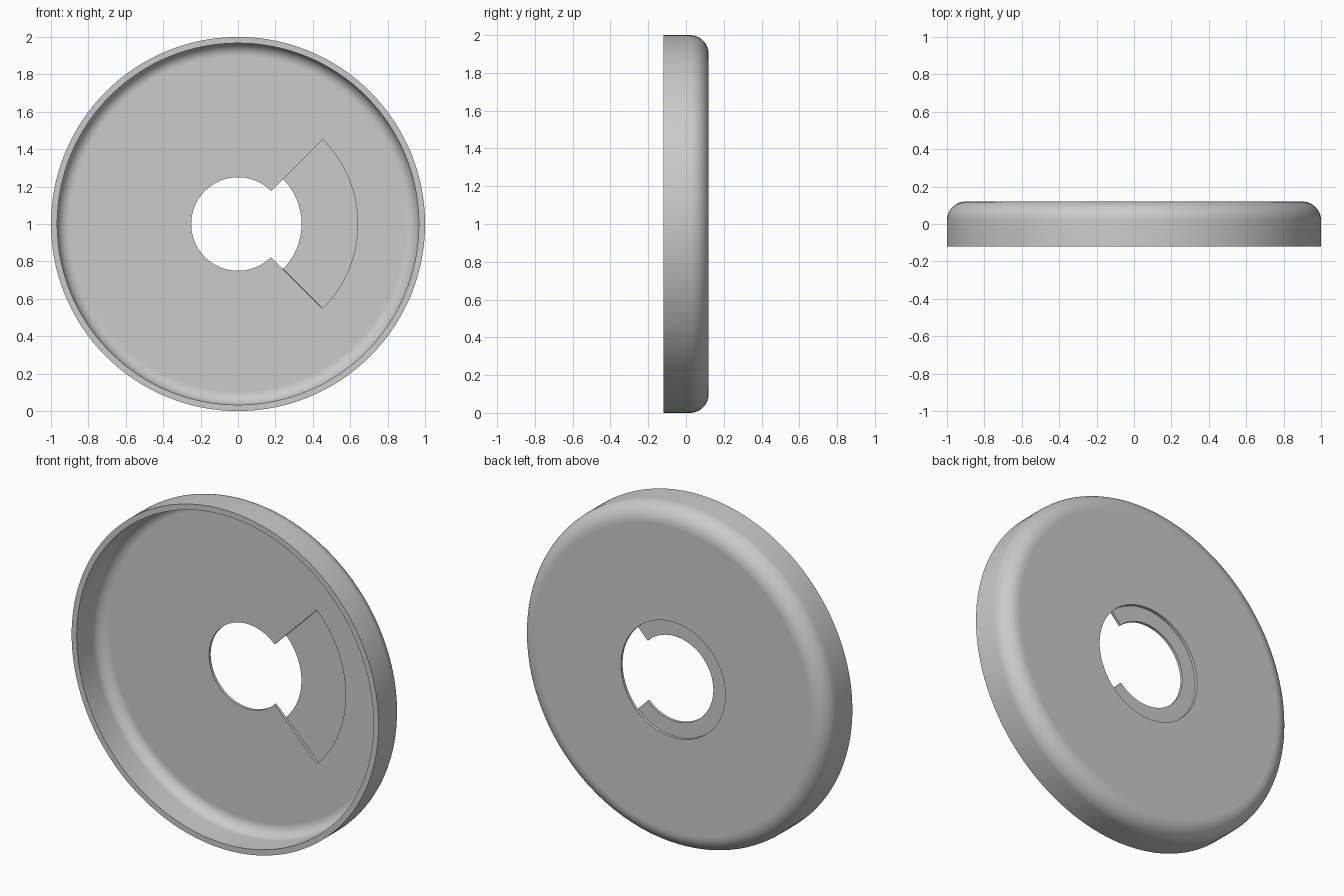
import bpy, bmesh
from math import sin, cos, pi, radians

cube = bpy.data.objects.get("Cube")
if cube:
    bpy.data.objects.remove(cube, do_unlink=True)

HALF = 0.12            # half depth of the dish
WALL = 0.033           # rim and floor thickness
FILLET = 0.1           # outer rounding of the rim
HOLE, BORE, POCKET = 0.25, 0.34, 0.64
STEP = WALL / 2 + 0.0005
SEGMENTS = 128

grey = bpy.data.materials.new("satin_grey")
grey.use_nodes = True
colour = (0.6, 0.6, 0.6, 1)
grey.diffuse_color = colour
grey.node_tree.nodes["Principled BSDF"].inputs["Base Color"].default_value = colour


def add_object(name, bm):
    bmesh.ops.recalc_face_normals(bm, faces=bm.faces)
    mesh = bpy.data.meshes.new(name)
    bm.to_mesh(mesh)
    bm.free()
    mesh.materials.append(grey)
    obj = bpy.data.objects.new(name, mesh)
    bpy.context.collection.objects.link(obj)
    return obj


def lathe(name, profile):
    """Spin a closed (radius, y) outline about the y axis through z = 1."""
    bm = bmesh.new()
    rings = [[bm.verts.new((r * cos(a), y, 1 + r * sin(a))) for r, y in profile]
             for a in (2 * pi * i / SEGMENTS for i in range(SEGMENTS))]
    n = len(profile)
    for i in range(SEGMENTS):
        a, b = rings[i], rings[(i + 1) % SEGMENTS]
        for j in range(n):
            k = (j + 1) % n
            bm.faces.new((a[j], a[k], b[k], b[j]))
    return add_object(name, bm)


def prism(name, outline, y0, y1):
    """Extrude an (x, z) outline from y0 to y1."""
    bm = bmesh.new()
    face = bm.faces.new([bm.verts.new((x, y0, 1 + z)) for x, z in outline])
    moved = bmesh.ops.extrude_face_region(bm, geom=[face])["geom"]
    verts = [v for v in moved if isinstance(v, bmesh.types.BMVert)]
    bmesh.ops.translate(bm, verts=verts, vec=(0, y1 - y0, 0))
    return add_object(name, bm)


def arc(radius, start, end, steps):
    angles = [radians(start + (end - start) * i / steps) for i in range(steps + 1)]
    return [(radius * cos(a), radius * sin(a)) for a in angles]


# Dish outline: rim, rounded outside corner, floor, rounded inside corner
def corner(radius, start, end):
    return [(1 - FILLET + u, HALF - FILLET + v) for u, v in arc(radius, start, end, 12)]


profile = [(1 - WALL, -HALF), (1, -HALF)]
profile += corner(FILLET, 0, 90)
profile += [(HOLE, HALF), (HOLE, HALF - WALL)]
profile += corner(FILLET - WALL, 90, 0)
dish = lathe("cover_dish", profile)

# Round step in the back and fan-shaped pocket in the front
bore = prism("bore_cutter", arc(BORE, 0, 360, SEGMENTS)[:-1], HALF - STEP, HALF + STEP)
fan = prism("pocket_cutter", [(0, 0)] + arc(POCKET, -45, 45, 32),
            HALF - WALL - STEP, HALF - WALL + STEP)
for cutter in (bore, fan):
    cut = dish.modifiers.new(cutter.name, "BOOLEAN")
    cut.operation = "DIFFERENCE"
    cut.solver = "EXACT"
    cut.object = cutter

# Keep the cut result and drop the cutters
bpy.context.view_layer.update()
result = bpy.data.meshes.new_from_object(
    dish.evaluated_get(bpy.context.evaluated_depsgraph_get()))
dish.modifiers.clear()
dish.data = result
for cutter in (bore, fan):
    bpy.data.objects.remove(cutter, do_unlink=True)

# Smooth rounded walls, flat faces on the floor and rim
bpy.ops.object.select_all(action="DESELECT")
dish.select_set(True)
bpy.context.view_layer.objects.active = dish
bpy.ops.object.shade_smooth_by_angle(angle=radians(30))
for face in dish.data.polygons:
    if abs(face.normal.y) > 0.999:
        face.use_smooth = False
